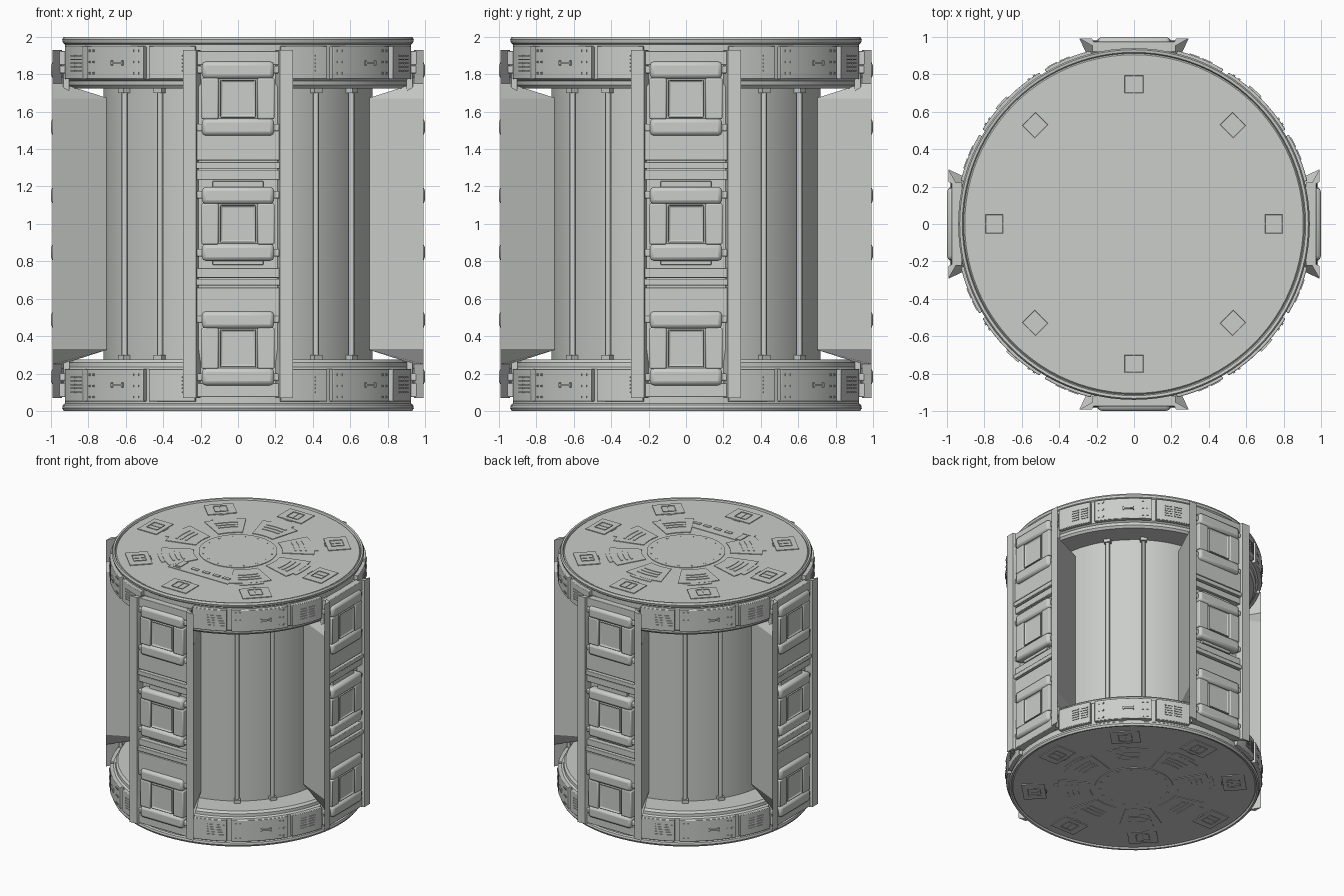
import bpy, bmesh
from math import radians, sin, cos, pi
from mathutils import Matrix, Vector

cube = bpy.data.objects.get("Cube")
if cube:
    bpy.data.objects.remove(cube)

COLOR = (0.59, 0.61, 0.59, 1)
grey = bpy.data.materials.new("hull_grey")
grey.use_nodes = True
grey.diffuse_color = COLOR
bsdf = grey.node_tree.nodes["Principled BSDF"]
bsdf.inputs["Base Color"].default_value = COLOR
bsdf.inputs["Roughness"].default_value = 0.6
made = []


def finish(name, bm, flip=False, bevel=0, turns=1):
    """Turn a bmesh into objects; flip mirrors to the base, turns repeats around z."""
    bmesh.ops.recalc_face_normals(bm, faces=bm.faces)
    if flip:
        for v in bm.verts:
            v.co.z = 2 - v.co.z
        bmesh.ops.reverse_faces(bm, faces=bm.faces)
    mesh = bpy.data.meshes.new(name)
    bm.to_mesh(mesh)
    bm.free()
    mesh.materials.append(grey)
    for i in range(turns):
        ob = bpy.data.objects.new(name if turns == 1 else f"{name}_{i + 1}", mesh)
        ob.rotation_euler.z = i * 2 * pi / turns
        bpy.context.collection.objects.link(ob)
        if bevel:
            mod = ob.modifiers.new("bevel", "BEVEL")
            mod.width, mod.segments = bevel, 2
        made.append(ob)


def box(bm, x, z, r0, r1, angle=0):
    """Box with x and z ranges, between two distances from the axis, facing -y then turned."""
    size = Vector((x[1] - x[0], r1 - r0, z[1] - z[0]))
    mid = Vector(((x[0] + x[1]) / 2, -(r0 + r1) / 2, (z[0] + z[1]) / 2))
    m = (Matrix.Rotation(radians(angle), 4, "Z") @ Matrix.Translation(mid)
         @ Matrix.Diagonal(size).to_4x4())
    return bmesh.ops.create_cube(bm, size=1, matrix=m)["verts"]


def arc(bm, r0, r1, a0, a1, z0, z1, n=8):
    """Curved block between two angles measured from -y."""
    rings = []
    for i in range(n + 1):
        a = radians(a0 + (a1 - a0) * i / n)
        rings.append([bm.verts.new((r * sin(a), -r * cos(a), z))
                      for r, z in ((r0, z0), (r1, z0), (r1, z1), (r0, z1))])
    for p, q in zip(rings, rings[1:]):
        for k in range(4):
            bm.faces.new((p[k], p[k - 1], q[k - 1], q[k]))
    bm.faces.new(rings[0])
    bm.faces.new(rings[-1])


def cylinder(bm, r, z0, z1, x=0, y=0, n=96):
    bmesh.ops.create_cone(bm, cap_ends=True, segments=n, radius1=r, radius2=r,
                          depth=z1 - z0, matrix=Matrix.Translation((x, y, (z0 + z1) / 2)))


def lathe(bm, profile, n=96):
    verts = [bm.verts.new((r, 0, z)) for r, z in profile]
    edges = [bm.edges.new(e) for e in zip(verts, verts[1:])]
    bmesh.ops.spin(bm, geom=verts + edges, axis=(0, 0, 1), cent=(0, 0, 0),
                   angle=2 * pi, steps=n, use_merge=True)
    bmesh.ops.remove_doubles(bm, verts=bm.verts, dist=1e-5)


def inset(bm, verts, direction, width, depth):
    """Sink a framed window into the face of a box that looks along direction."""
    faces = {f for v in verts for f in v.link_faces}
    for f in faces:
        f.normal_update()
    face = max(faces, key=lambda f: f.normal.dot(direction))
    bmesh.ops.inset_individual(bm, faces=[face], thickness=width)
    bmesh.ops.translate(bm, verts=face.verts, vec=Vector(direction) * -depth)


# Central core and its vertical pipes
bm = bmesh.new()
cylinder(bm, 0.72, 0.2, 1.8)
finish("core", bm)
bm = bmesh.new()
for a in (34.5, 55.5):
    s, c = sin(radians(a)), -cos(radians(a))
    cylinder(bm, 0.016, 0.26, 1.74, 0.735 * s, 0.735 * c, 12)
    for z in (0.27, 1.7):
        box(bm, (-0.025, 0.025), (z, z + 0.03), 0.71, 0.76, a)
finish("core_pipes", bm, turns=4)

RIM = [(0, 1.99), (0.905, 1.99), (0.912, 1.982), (0.918, 1.998), (0.932, 2), (0.94, 1.985),
       (0.936, 1.968), (0.926, 1.96), (0.926, 1.775), (0.912, 1.765), (0.91, 1.742),
       (0.895, 1.725), (0.7, 1.725)]

for end, flip in (("top", False), ("bottom", True)):
    # Thick end disc with rounded lips
    bm = bmesh.new()
    lathe(bm, RIM)
    finish(end + "_rim", bm, flip)

    # Curved armour panels with vents, slots and bolts
    bm = bmesh.new()
    for a0, a1 in ((14, 30), (32, 58), (60, 76)):
        arc(bm, 0.91, 0.955, a0, a1, 1.775, 1.95)
    finish(end + "_rim_panels", bm, flip, 0.004, 4)
    bm = bmesh.new()
    for mid in (25, 68):
        for col in (-2.2, 2.2):
            for k in range(5):
                z = 1.815 + k * 0.02
                arc(bm, 0.95, 0.96, mid + col - 1.7, mid + col + 1.7, z, z + 0.008, 2)
    for a in (34, 36, 54, 56):
        for z in (1.8, 1.86, 1.92):
            arc(bm, 0.95, 0.961, a - 0.4, a + 0.4, z, z + 0.012, 1)
    arc(bm, 0.95, 0.965, 45.5, 49.5, 1.855, 1.866, 2)
    for a in (45, 49.5):
        arc(bm, 0.95, 0.965, a, a + 0.6, 1.847, 1.874, 1)
    finish(end + "_rim_details", bm, flip, 0, 4)

    # Centre cover with a ring of bolts
    bm = bmesh.new()
    cylinder(bm, 0.292, 1.98, 1.995)
    for i in range(16):
        a = i * pi / 8
        cylinder(bm, 0.008, 1.99, 1.998, 0.26 * cos(a), 0.26 * sin(a), 8)
    finish(end + "_centre_cover", bm, flip)

    # Wedge panels with ribs, leaving room for the control plate on top
    bm = bmesh.new()
    for a in range(0, 360, 45):
        if a == 0 and not flip:
            continue
        arc(bm, 0.33, 0.57, a - 16, a + 16, 1.985, 1.995)
        arc(bm, 0.57, 0.6, a - 9, a + 9, 1.985, 1.994)
        for r in (0.42, 0.46, 0.5):
            arc(bm, r, r + 0.015, a - 10, a + 10, 1.99, 1.999)
    finish(end + "_wedge_panels", bm, flip)

    # Hatches around the edge
    bm = bmesh.new()
    for a in range(0, 360, 45):
        box(bm, (-0.11, 0.11), (1.98, 1.996), 0.665, 0.835, a)
        win = box(bm, (-0.05, 0.05), (1.985, 2), 0.7, 0.795, a)
        inset(bm, win, Vector((0, 0, 1)), 0.009, 0.01)
        box(bm, (-0.003, 0.003), (1.985, 1.999), 0.7, 0.795, a)
        box(bm, (-0.03, 0.03), (1.985, 1.996), 0.655, 0.662, a)
    finish(end + "_hatches", bm, flip)

# Control plate on the top
bm = bmesh.new()
box(bm, (-0.27, 0.27), (1.985, 1.994), 0.375, 0.52)
box(bm, (-0.23, -0.185), (1.985, 2), 0.38, 0.48)
box(bm, (-0.24, -0.175), (1.985, 1.997), 0.49, 0.5)
for x in (-0.075, 0.025, 0.12, 0.21):
    box(bm, (x - 0.03, x + 0.03), (1.985, 1.999), 0.435, 0.462)
finish("control_plate", bm)

# Pillar side walls: wedge section that flares outward, pulled out at the ends
LEVELS = ((0.07, 0.2, 0.94), (0.25, 0.2, 0.94), (0.33, 0.15, 0.69),
          (1.67, 0.15, 0.69), (1.75, 0.2, 0.94), (1.93, 0.2, 0.94))
bm = bmesh.new()
for side in (-1, 1):
    rings = [[bm.verts.new((side * x, -r, z)) for x, r in
              ((0.293, 0.993), (0.225, 0.993), (hw, depth))] for z, hw, depth in LEVELS]
    for p, q in zip(rings, rings[1:]):
        for k in range(3):
            bm.faces.new((p[k], p[k - 1], q[k - 1], q[k]))
    bm.faces.new(rings[0])
    bm.faces.new(rings[-1])
finish("pillar_walls", bm, turns=4)

# Pillar back and cover plates, mirrored about mid height
bm = bmesh.new()
box(bm, (-0.215, 0.215), (0.08, 1.92), 0.9, 0.935)
for z0, z1, r in ((1.34, 1.5, 0.975), (1.295, 1.33, 0.985), (1.235, 1.288, 0.972),
                  (1.85, 1.925, 0.975)):
    for zr in ((z0, z1), (2 - z1, 2 - z0)):
        box(bm, (-0.223, 0.223), zr, 0.92, r)
box(bm, (-0.135, 0.135), (0.78, 1.23), 0.92, 0.96)
finish("pillar_plates", bm, bevel=0.004, turns=4)

# Three equipment modules on each pillar
for name, zc in (("lower", 0.335), ("middle", 1.0), ("upper", 1.67)):
    bm = bmesh.new()
    for s in (-1, 1):
        zm = zc + s * 0.152
        box(bm, (-0.193, 0.193), (zm - 0.046, zm + 0.046), 0.92, 1.0)
    finish(name + "_module_rolls", bm, bevel=0.022, turns=4)
    bm = bmesh.new()
    for s in (-1, 1):
        box(bm, (s * 0.15 - 0.045, s * 0.15 + 0.045), (zc - 0.11, zc + 0.11), 0.92, 0.992)
        zm = zc + s * 0.155
        box(bm, (-0.222, 0.222), (zm - 0.02, zm + 0.02), 0.92, 0.978)
    box(bm, (-0.11, 0.11), (zc - 0.11, zc + 0.11), 0.92, 0.972)
    finish(name + "_module_body", bm, bevel=0.008, turns=4)
    bm = bmesh.new()
    win = box(bm, (-0.095, 0.095), (zc - 0.1, zc + 0.1), 0.95, 0.994)
    inset(bm, win, Vector((0, -1, 0)), 0.014, 0.012)
    finish(name + "_module_window", bm, bevel=0.004, turns=4)

# Smooth the round parts while keeping edges sharp
bpy.context.view_layer.update()
for ob in bpy.context.selected_objects:
    ob.select_set(False)
for ob in made:
    ob.select_set(True)
bpy.context.view_layer.objects.active = made[0]
bpy.ops.object.shade_smooth_by_angle(angle=radians(30))
